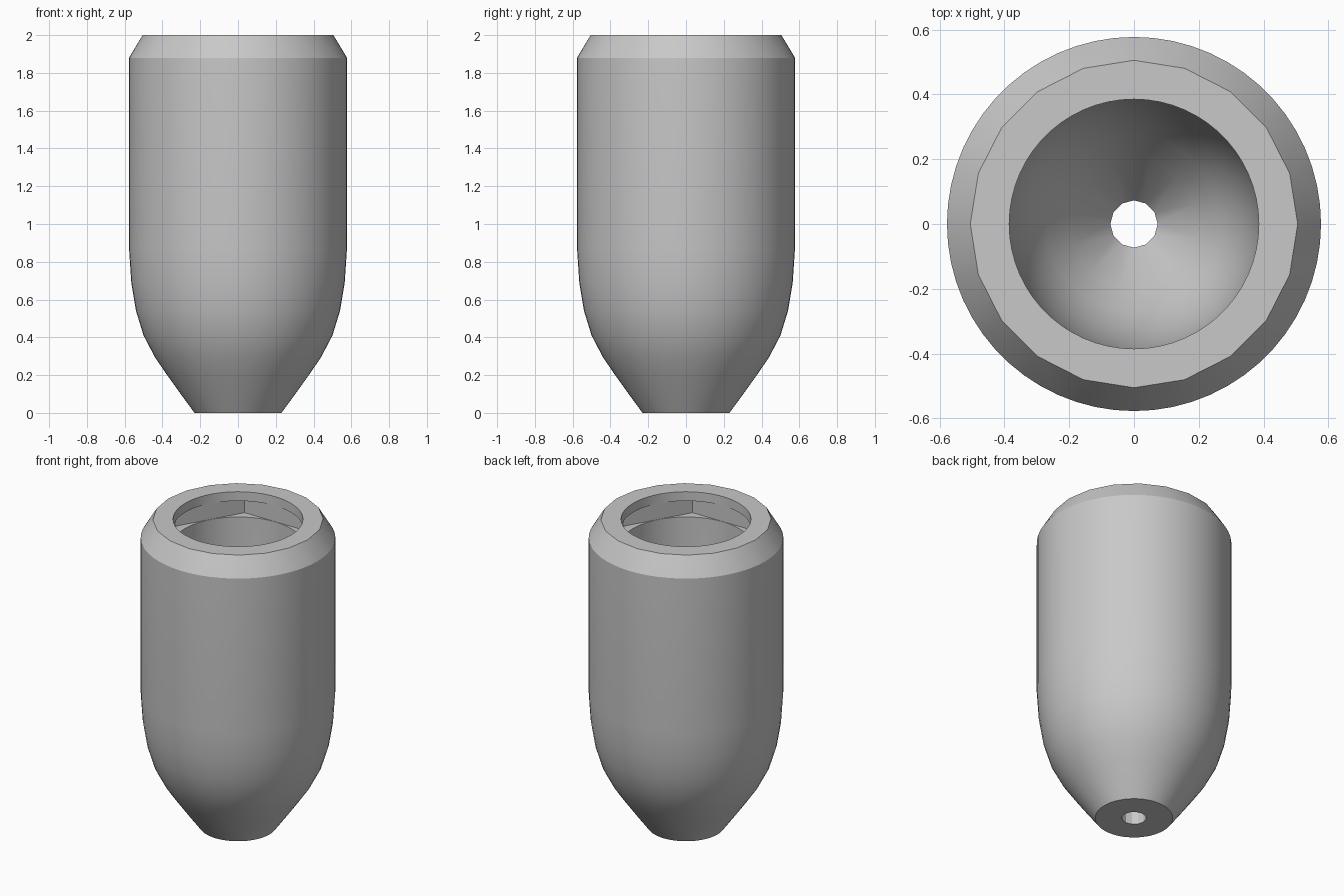
import bpy, bmesh
from math import pi, sin, cos, radians

cube = bpy.data.objects.get("Cube")
if cube:
    bpy.data.objects.remove(cube, do_unlink=True)

ROUND, RIM, HEX, BORE = 60, 20, 6, 12

# Cross-section loop: radius, height, number of sides
outside = [(0.23, 0, ROUND), (0.30, 0.095, ROUND), (0.375, 0.2, ROUND),
           (0.44, 0.295, ROUND), (0.50, 0.41, ROUND), (0.54, 0.54, ROUND),
           (0.565, 0.69, ROUND), (0.577, 0.87, ROUND), (0.577, 1.88, ROUND),
           (0.505, 2, RIM)]
lip = [(0.385, 2, ROUND), (0.385, 1.94, ROUND)]
hex_pocket = [(0.447, 1.94, HEX), (0.447, 1.835, HEX)]
inside = [(0.385, 1.835, ROUND), (0.385, 0.88, ROUND), (0.378, 0.73, ROUND),
          (0.355, 0.59, ROUND), (0.32, 0.47, ROUND), (0.27, 0.37, ROUND),
          (0.20, 0.27, ROUND), (0.073, 0.09, BORE), (0.073, 0, BORE)]


def add_ring(bm, radius, z, sides):
    return [bm.verts.new((radius * cos(2 * pi * i / sides),
                          radius * sin(2 * pi * i / sides), z))
            for i in range(sides)]


def join_rings(bm, a, b):
    """Quads between equal rings, triangles matched by angle otherwise."""
    n, m = len(a), len(b)
    if n == m:
        for i in range(n):
            k = (i + 1) % n
            bm.faces.new((a[i], a[k], b[k], b[i]))
        return
    i = j = 0
    while i < n or j < m:
        if j == m or (i < n and (2 * i + 1) * m <= (2 * j + 1) * n):
            bm.faces.new((a[i % n], a[(i + 1) % n], b[j % m]))
            i += 1
        else:
            bm.faces.new((a[i % n], b[(j + 1) % m], b[j % m]))
            j += 1


# Hollow shell with a hexagonal pocket under the lip
bm = bmesh.new()
rings = [add_ring(bm, *p) for p in outside + lip + hex_pocket + inside]
for k, ring in enumerate(rings):
    join_rings(bm, ring, rings[(k + 1) % len(rings)])
bmesh.ops.recalc_face_normals(bm, faces=bm.faces)
mesh = bpy.data.meshes.new("hollow_shell")
bm.to_mesh(mesh)
bm.free()
shell = bpy.data.objects.new("hollow_shell", mesh)
bpy.context.collection.objects.link(shell)

# Plain grey material
grey = bpy.data.materials.new("light_grey")
grey.use_nodes = True
colour = (0.58, 0.58, 0.58, 1)
grey.diffuse_color = colour
grey.node_tree.nodes["Principled BSDF"].inputs["Base Color"].default_value = colour
mesh.materials.append(grey)

# Smooth walls, crisp edges
bpy.ops.object.select_all(action='DESELECT')
shell.select_set(True)
bpy.context.view_layer.objects.active = shell
bpy.ops.object.shade_smooth_by_angle(angle=radians(28))
